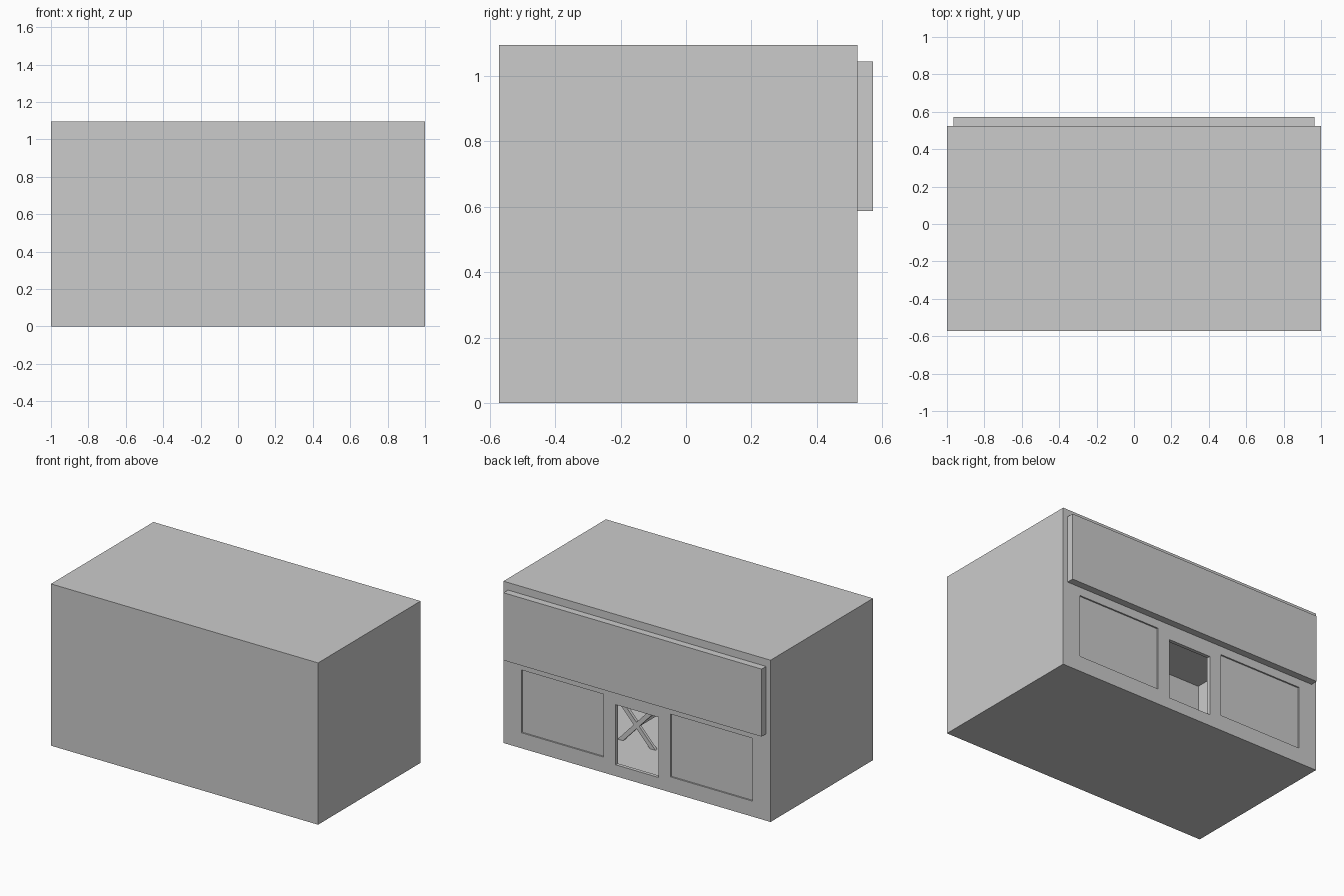
import bpy, bmesh
from mathutils import Matrix, Vector
from math import radians

if "Cube" in bpy.data.objects:
    bpy.data.objects.remove(bpy.data.objects["Cube"])


def box(name, x, y, z, tilt=0.0):
    """Box from (min, max) ranges, optionally tilted about y."""
    lo, hi = Vector((x[0], y[0], z[0])), Vector((x[1], y[1], z[1]))
    bm = bmesh.new()
    bmesh.ops.create_cube(bm, size=1)
    bmesh.ops.scale(bm, vec=hi - lo, verts=bm.verts)
    bmesh.ops.rotate(bm, matrix=Matrix.Rotation(tilt, 3, 'Y'), verts=bm.verts)
    mesh = bpy.data.meshes.new(name)
    bm.to_mesh(mesh)
    bm.free()
    ob = bpy.data.objects.new(name, mesh)
    ob.location = (lo + hi) / 2
    bpy.context.collection.objects.link(ob)
    return ob


def cut(target, name, x, y, z):
    cutter = box(name, x, y, z)
    cutter.hide_render = True
    mod = target.modifiers.new(name, 'BOOLEAN')
    mod.operation = 'DIFFERENCE'
    mod.solver = 'EXACT'
    mod.object = cutter
    # apply the cut, then drop the cutter
    bpy.context.view_layer.objects.active = target
    bpy.ops.object.modifier_apply(modifier=name)
    bpy.data.objects.remove(cutter, do_unlink=True)


# hollow building shell with a doorway and two shallow window recesses
FACE = 0.524
shell = box("building_shell", (-1, 1), (-0.572, FACE), (0, 1.095))
cut(shell, "room", (-0.97, 0.97), (-0.55, 0.5), (0.03, 1.05))
cut(shell, "doorway", (-0.16, 0.16), (0.4, 0.6), (0.077, 0.484))
for s in (-1, 1):
    a, b = sorted((s * 0.25, s * 0.866))
    cut(shell, "window_recess", (a, b), (FACE - 0.01, 0.6), (0.105, 0.53))

# flat signboard above the doorway
box("signboard", (-0.966, 0.966), (FACE - 0.002, 0.572), (0.587, 1.044))

# cross-legged table seen through the doorway
for y in (-0.35, 0.11):
    for s in (-1, 1):
        box("table_leg", (0.265, 0.295), (y, y + 0.02), (-0.04, 0.36), s * radians(43))
box("table_rail", (0.27, 0.29), (-0.35, 0.12), (0.15, 0.17))
box("table_top", (0.13, 0.43), (-0.38, 0.13), (0.3, 0.32))
